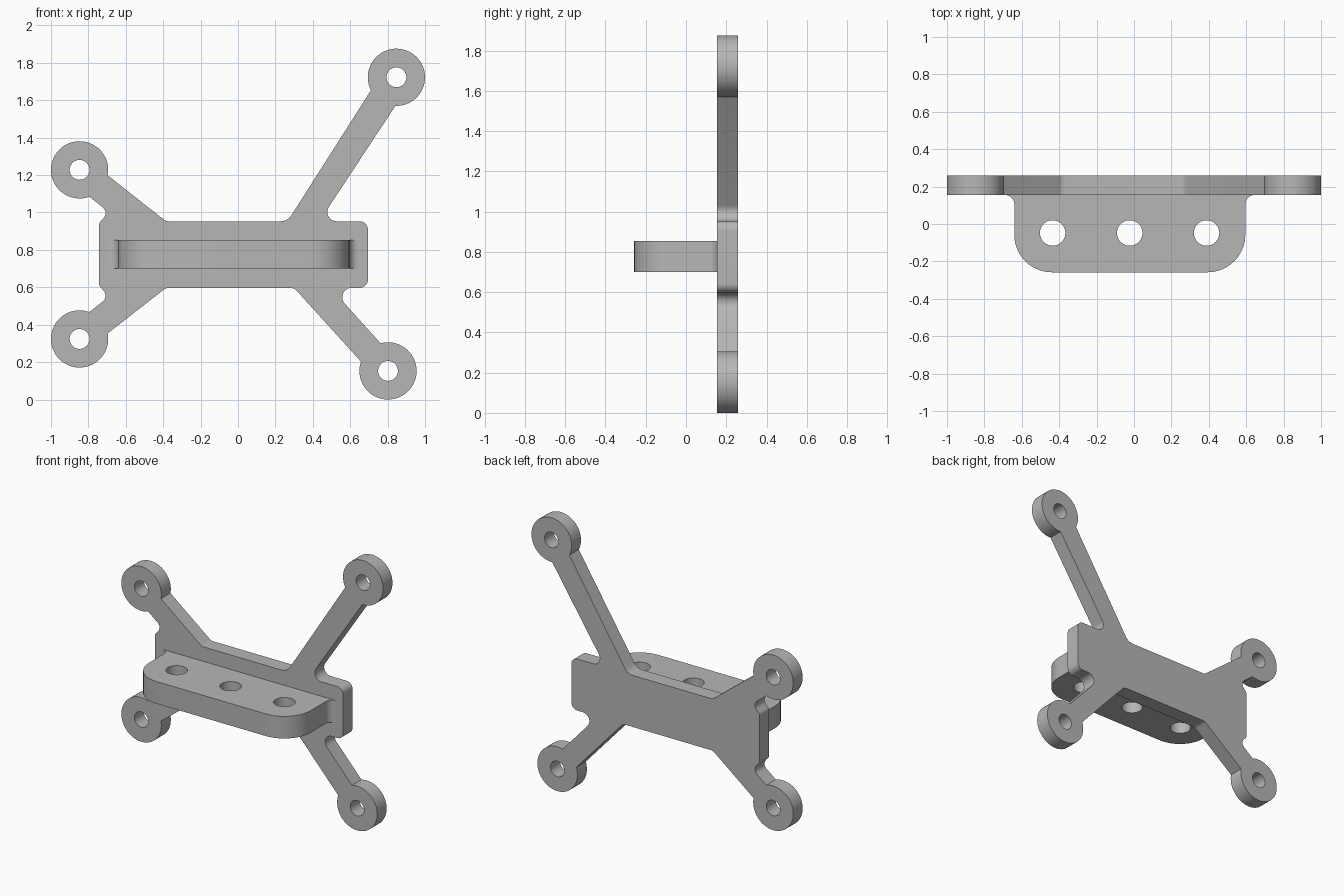
import bpy, bmesh, math
from mathutils import Vector

cube = bpy.data.objects.get("Cube")
if cube:
    bpy.data.objects.remove(cube, do_unlink=True)

# Single grey material
grey = bpy.data.materials.new("plain grey")
grey.use_nodes = True
color = (0.47, 0.47, 0.47, 1)
grey.diffuse_color = color
grey.node_tree.nodes["Principled BSDF"].inputs["Base Color"].default_value = color


def arc(cx, cy, r, start, end, steps=48):
    """Points along an arc, each with no corner rounding."""
    out = []
    for i in range(steps + 1):
        a = math.radians(start + (end - start) * i / steps)
        out.append((cx + r * math.cos(a), cy + r * math.sin(a), 0))
    return out


def circle(cx, cy, r):
    return arc(cx, cy, r, 0, 360)[:-1]


def rounded(points, steps=10):
    """Replace every corner that has a radius by a tangent arc."""
    out = []
    for i, (x, y, r) in enumerate(points):
        p = Vector((x, y))
        if r == 0:
            out.append(p)
            continue
        u = (Vector(points[i - 1][:2]) - p).normalized()
        v = (Vector(points[(i + 1) % len(points)][:2]) - p).normalized()
        half = u.angle(v) / 2
        centre = p + (u + v).normalized() * (r / math.sin(half))
        a = p + u * (r / math.tan(half)) - centre
        b = p + v * (r / math.tan(half)) - centre
        turn = math.atan2(a.x * b.y - a.y * b.x, a.dot(b))
        for k in range(steps + 1):
            t = turn * k / steps
            c, s = math.cos(t), math.sin(t)
            out.append(centre + Vector((a.x * c - a.y * s, a.x * s + a.y * c)))
    return out


def slab(name, loops, place, depth):
    """Fill an outline with holes and extrude it along depth."""
    bm = bmesh.new()
    for loop in loops:
        vs = [bm.verts.new(place(*p)) for p in rounded(loop)]
        for i, v in enumerate(vs):
            bm.edges.new((vs[i - 1], v))
    bmesh.ops.triangle_fill(bm, use_beauty=True, edges=bm.edges[:])
    ext = bmesh.ops.extrude_face_region(bm, geom=bm.faces[:], use_keep_orig=True)
    moved = [g for g in ext["geom"] if isinstance(g, bmesh.types.BMVert)]
    bmesh.ops.translate(bm, verts=moved, vec=depth)
    bmesh.ops.recalc_face_normals(bm, faces=bm.faces[:])
    mesh = bpy.data.meshes.new(name)
    bm.to_mesh(mesh)
    bm.free()
    mesh.materials.append(grey)
    mesh.shade_smooth()
    mesh.set_sharp_from_angle(angle=math.radians(30))
    obj = bpy.data.objects.new(name, mesh)
    bpy.context.collection.objects.link(obj)
    return obj


# Back plate: body, four arms and their ring ends in one outline
BOTTOM, TOP, LEFT, RIGHT = 0.597, 0.953, -0.743, 0.695
RING, BORE = 0.153, 0.053
low_left, low_right = (-0.847, 0.324), (0.802, 0.153)
up_left, up_right = (-0.847, 1.228), (0.847, 1.723)

outline = [(-0.385, BOTTOM, 0.05), (0.3, BOTTOM, 0.05)]
outline += arc(*low_right, RING, 161, 465)
outline += [(0.495, BOTTOM, 0.05), (RIGHT, BOTTOM, 0.045),
            (RIGHT, TOP, 0.045), (0.435, TOP, 0.05)]
outline += arc(*up_right, RING, -92, 207)
outline += [(0.265, TOP, 0.07), (-0.385, TOP, 0.05)]
outline += arc(*up_left, RING, -11, 290)
outline += [(-0.69, 1.002, 0.04), (LEFT, 0.943, 0.03),
            (LEFT, 0.609, 0.03), (-0.69, 0.55, 0.04)]
outline += arc(*low_left, RING, 70, 371)

bores = [circle(*c, BORE) for c in (low_left, low_right, up_left, up_right)]
slab("back_plate", [outline] + bores,
     lambda x, z: (x, 0.155, z), (0, 0.103, 0))

# Shelf: rounded front corners, flared root, three upright holes
shelf = [(-0.69, 0.155, 0), (-0.64, 0.155, 0.049), (-0.64, -0.258, 0.2),
         (0.595, -0.258, 0.2), (0.595, 0.155, 0.049), (0.645, 0.155, 0),
         (0.645, 0.165, 0), (-0.69, 0.165, 0)]
holes = [circle(x, -0.048, 0.068) for x in (-0.435, -0.023, 0.388)]
slab("shelf", [shelf] + holes,
     lambda x, y: (x, y, 0.7), (0, 0, 0.153))
